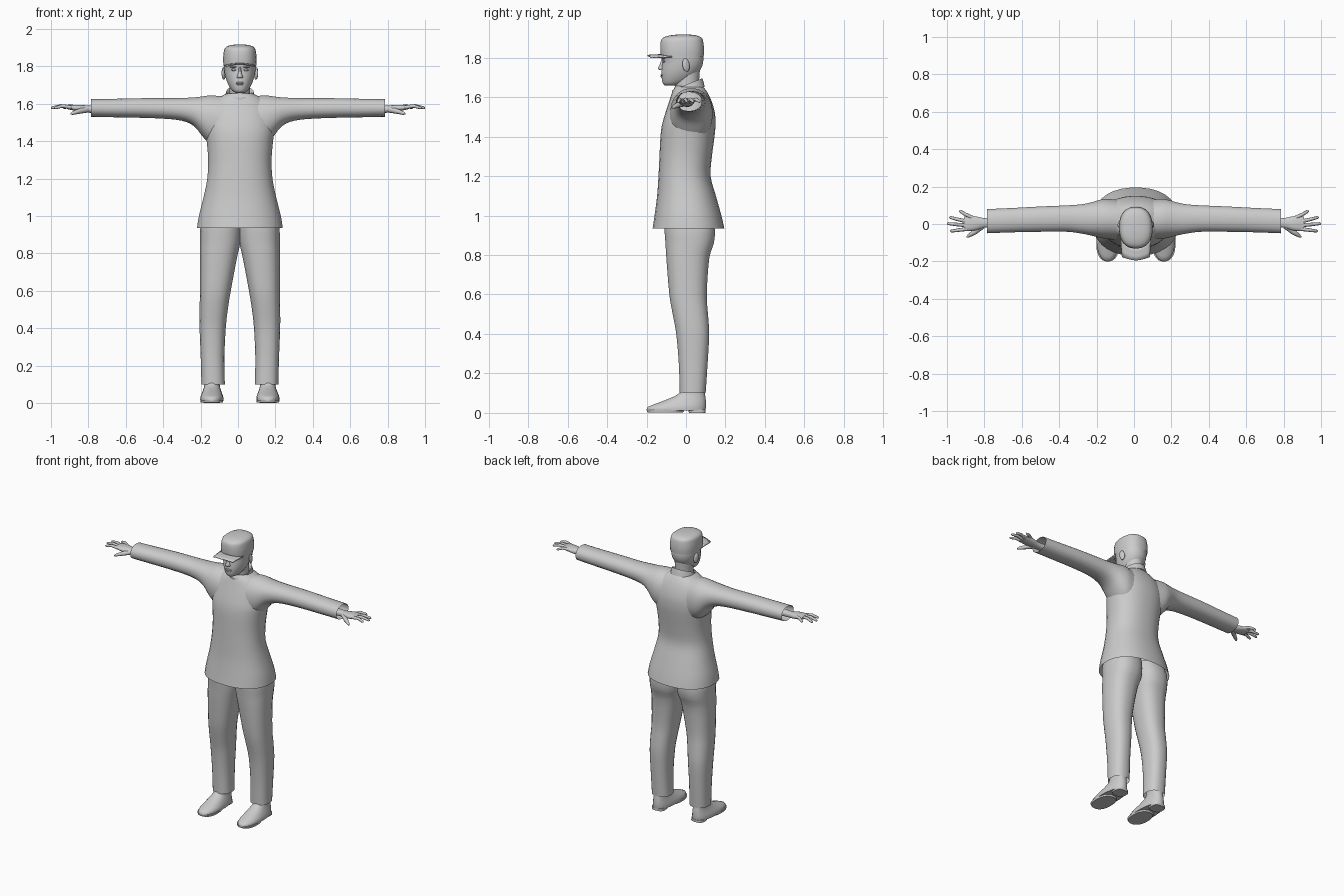
import bpy, math
from mathutils import Vector

GREY = bpy.data.materials.new("light_grey")
GREY.diffuse_color = (0.6, 0.6, 0.6, 1)
CX = 0.01  # body centre line


def finish(name, verts, faces, angle=50):
    me = bpy.data.meshes.new(name)
    me.from_pydata(verts, [], faces)
    me.materials.append(GREY)
    ob = bpy.data.objects.new(name, me)
    bpy.context.collection.objects.link(ob)
    me.shade_smooth()
    me.set_sharp_from_angle(angle=math.radians(angle))
    return ob


def spline(rows, steps):
    """Catmull-Rom interpolation between section rows."""
    out = []
    for i in range(len(rows) - 1):
        p0, p1 = rows[max(i - 1, 0)], rows[i]
        p2, p3 = rows[i + 1], rows[min(i + 2, len(rows) - 1)]
        for s in range(steps):
            t = s / steps
            out.append([0.5 * (2 * b + (c - a) * t + (2 * a - 5 * b + 4 * c - d) * t * t
                               + (3 * b - a - 3 * c + d) * t ** 3)
                        for a, b, c, d in zip(p0, p1, p2, p3)])
    return out + [list(rows[-1])]


def loft(name, rows, axis="z", power=2.0, seg=24, steps=3, caps=(False, False),
         tilt=0.0, mirror=False, flip=1):
    """Rows are (position along axis, a min, a max, b min, b max)."""
    verts, faces = [], []
    rings = spline(rows, steps)
    for t, a0, a1, b0, b1 in rings:
        for k in range(seg):
            an = 2 * math.pi * (k + 0.5) / seg
            c, s = math.cos(an), math.sin(an)
            a = (a0 + a1) / 2 + (a1 - a0) / 2 * math.copysign(abs(c) ** (2 / power), c)
            b = (b0 + b1) / 2 + (b1 - b0) / 2 * math.copysign(abs(s) ** (2 / power), s)
            verts.append((CX + flip * a, b, t + tilt * b) if axis == "z" else (flip * t, a, b))
    for i in range(len(rings) - 1):
        for k in range(seg):
            n = (k + 1) % seg
            f = (i * seg + k, i * seg + n, (i + 1) * seg + n, (i + 1) * seg + k)
            faces.append(f if flip > 0 else f[::-1])
    last = (len(rings) - 1) * seg
    if caps[0]:
        f = list(range(seg))
        faces.append(f[::-1] if flip > 0 else f)
    if caps[1]:
        f = list(range(last, last + seg))
        faces.append(f if flip > 0 else f[::-1])
    return finish(name, verts, faces)


def tube(name, pts, radii, flip, seg=8, flat=1.0):
    """Tapered finger-like limb through points, heading mostly along x."""
    verts, faces = [], []
    for i, p in enumerate(pts):
        d = (Vector(pts[min(i + 1, len(pts) - 1)]) - Vector(pts[max(i - 1, 0)])).normalized()
        side = d.cross(Vector((0, 0, 1))).normalized()
        up = side.cross(d)
        for k in range(seg):
            an = 2 * math.pi * k / seg
            v = Vector(p) + radii[i] * (math.cos(an) * side + flat * math.sin(an) * up)
            verts.append((flip * v.x, v.y, v.z))
    for i in range(len(pts) - 1):
        for k in range(seg):
            n = (k + 1) % seg
            f = (i * seg + k, (i + 1) * seg + k, (i + 1) * seg + n, i * seg + n)
            faces.append(f[::-1] if flip > 0 else f)
    end = list(range((len(pts) - 1) * seg, len(pts) * seg))
    faces.append(end if flip > 0 else end[::-1])
    return finish(name, verts, faces, 70)


def ball(name, loc, size, rot=(0, 0, 0)):
    bpy.ops.mesh.primitive_uv_sphere_add(segments=14, ring_count=8, radius=1, location=loc, rotation=rot)
    ob = bpy.context.object
    ob.name, ob.scale = name, size
    ob.data.materials.append(GREY)
    ob.data.shade_smooth()


# Jacket body, open at the hem
loft("jacket_body", [
    (0.935, -0.23, 0.23, -0.17, 0.195), (1.0, -0.22, 0.22, -0.16, 0.18),
    (1.1, -0.195, 0.195, -0.147, 0.152), (1.2, -0.175, 0.175, -0.14, 0.125),
    (1.3, -0.17, 0.17, -0.135, 0.132), (1.4, -0.178, 0.178, -0.13, 0.145),
    (1.46, -0.185, 0.185, -0.122, 0.15), (1.52, -0.18, 0.18, -0.105, 0.147),
    (1.58, -0.165, 0.165, -0.085, 0.13), (1.625, -0.125, 0.125, -0.07, 0.108),
    (1.655, -0.07, 0.07, -0.055, 0.085)], power=2.3, seg=32)

# Stand-up collar leaning forward
loft("collar", [
    (1.615, -0.085, 0.085, -0.075, 0.095), (1.64, -0.078, 0.078, -0.072, 0.09),
    (1.662, -0.073, 0.073, -0.072, 0.084), (1.655, -0.064, 0.064, -0.062, 0.074),
    (1.62, -0.062, 0.062, -0.06, 0.072)], tilt=0.4, steps=1)

for side, f in (("left", 1), ("right", -1)):
    # Sleeve flaring into the shoulder, open at the cuff
    loft("sleeve_" + side, [
        (0.09, -0.085, 0.13, 1.36, 1.642), (0.15, -0.08, 0.135, 1.385, 1.645),
        (0.19, -0.072, 0.128, 1.425, 1.64), (0.23, -0.062, 0.116, 1.475, 1.635),
        (0.28, -0.052, 0.106, 1.503, 1.632), (0.36, -0.042, 0.1, 1.517, 1.63),
        (0.5, -0.042, 0.094, 1.524, 1.63), (0.65, -0.045, 0.086, 1.527, 1.627),
        (0.785, -0.05, 0.08, 1.53, 1.625)], axis="x", power=2.2, flip=f)

    # Trouser leg with half of the seat
    loft("trouser_leg_" + side, [
        (1.0, -0.01, 0.2, -0.11, 0.13), (0.93, -0.01, 0.213, -0.11, 0.147),
        (0.86, -0.004, 0.214, -0.105, 0.142), (0.78, 0.014, 0.214, -0.1, 0.118),
        (0.6, 0.048, 0.214, -0.085, 0.106), (0.5, 0.064, 0.216, -0.068, 0.112),
        (0.4, 0.075, 0.216, -0.05, 0.118), (0.25, 0.082, 0.21, -0.037, 0.11),
        (0.1, 0.08, 0.206, -0.032, 0.1)][::-1], power=2.4, flip=f)

    # Shoe with sole and heel pads
    loft("shoe_" + side, [
        (0.012, 0.088, 0.212, -0.2, 0.1), (0.03, 0.088, 0.212, -0.195, 0.102),
        (0.05, 0.094, 0.205, -0.145, 0.102), (0.075, 0.103, 0.195, -0.08, 0.1),
        (0.1, 0.108, 0.19, -0.035, 0.096), (0.14, 0.108, 0.19, -0.02, 0.092)],
        power=2.3, steps=2, caps=(True, True), flip=f)
    loft("sole_" + side, [(0.002, 0.09, 0.21, -0.195, -0.015), (0.016, 0.088, 0.212, -0.2, -0.005)],
         steps=1, power=2.4, caps=(True, True), flip=f)
    loft("heel_" + side, [(0.0, 0.105, 0.195, 0.015, 0.1), (0.016, 0.105, 0.195, 0.01, 0.1)],
         steps=1, power=3, caps=(True, True), flip=f)

    # Wrist and palm
    loft("palm_" + side, [
        (0.74, -0.022, 0.034, 1.55, 1.592), (0.8, -0.02, 0.032, 1.552, 1.59),
        (0.84, -0.033, 0.04, 1.556, 1.594), (0.88, -0.038, 0.045, 1.564, 1.594),
        (0.91, -0.035, 0.04, 1.57, 1.592)], axis="x", power=2.4, seg=14, steps=2,
        caps=(False, True), flip=f)
    # Fingers: knuckle y, tip x, tip y
    for nm, y0, tx, ty in (("index", -0.027, 0.982, -0.038), ("middle", -0.007, 1.0, 0.002),
                           ("ring", 0.014, 0.988, 0.035), ("little", 0.034, 0.935, 0.068)):
        x0 = 0.895 if nm != "little" else 0.865
        mid = ((x0 + tx) / 2, (y0 + ty) / 2, 1.588)
        end = (tx - 0.006, ty, 1.578)
        tube(nm + "_finger_" + side, [(x0, y0, 1.581), mid, end, (tx, ty, 1.576)],
             [0.0105, 0.0095, 0.0075, 0.003], f)
    tube("thumb_" + side, [(0.81, -0.01, 1.568), (0.85, -0.042, 1.56), (0.882, -0.062, 1.55), (0.894, -0.07, 1.545)],
         [0.016, 0.014, 0.0095, 0.004], f)

    # Ear, eye and brow
    ball("ear_" + side, (CX + f * 0.087, 0.0, 1.762), (0.01, 0.019, 0.034), (0.15, 0, f * 0.3))
    ball("eye_" + side, (CX + f * 0.032, -0.112, 1.781), (0.015, 0.008, 0.006))
    ball("brow_" + side, (CX + f * 0.034, -0.113, 1.798), (0.022, 0.011, 0.006))

# Neck and head
loft("neck", [(1.6, -0.058, 0.058, -0.05, 0.07), (1.66, -0.055, 0.055, -0.058, 0.066),
              (1.75, -0.058, 0.058, -0.06, 0.072)])
loft("head", [
    (1.658, -0.022, 0.022, -0.105, -0.05), (1.668, -0.04, 0.04, -0.117, -0.01),
    (1.69, -0.056, 0.056, -0.123, 0.03), (1.72, -0.07, 0.07, -0.125, 0.06),
    (1.75, -0.079, 0.079, -0.123, 0.08), (1.78, -0.084, 0.084, -0.12, 0.088),
    (1.81, -0.086, 0.086, -0.124, 0.088), (1.85, -0.08, 0.08, -0.12, 0.082)],
    power=2.15, caps=(True, True))

# Nose and lips
loft("nose", [(1.738, -0.016, 0.016, -0.136, -0.1), (1.746, -0.017, 0.017, -0.142, -0.1),
              (1.765, -0.009, 0.009, -0.133, -0.1), (1.795, -0.008, 0.008, -0.124, -0.1)],
     seg=10, steps=2, caps=(True, True))
for nm, z, w in (("upper", 1.712, 0.024), ("lower", 1.704, 0.02)):
    ball(nm + "_lip", (CX, -0.122, z), (w, 0.008, 0.005))

# Cap crown
loft("cap_crown", [
    (1.803, -0.088, 0.088, -0.128, 0.09), (1.84, -0.09, 0.09, -0.131, 0.092),
    (1.88, -0.086, 0.086, -0.129, 0.088), (1.9, -0.078, 0.078, -0.118, 0.08),
    (1.912, -0.055, 0.055, -0.085, 0.055), (1.917, -0.02, 0.02, -0.04, 0.015)],
    power=2.4, seg=28, caps=(False, True))

# Cap brim: thin plate, bowed down at the sides
N, M = 10, 3
verts, faces = [], []
for j in range(M + 1):
    for i in range(N + 1):
        u, v = 2 * i / N - 1, j / M
        back = -0.125 + 0.055 * u * u
        front = -0.195 + 0.018 * abs(u) ** 1.5
        verts.append((CX + u * (0.082 - 0.007 * v), back + (front - back) * v, 1.818 - 0.011 * u * u - 0.004 * v))
for j in range(M):
    for i in range(N):
        a = j * (N + 1) + i
        faces.append((a, a + N + 1, a + N + 2, a + 1))
brim = finish("cap_brim", verts, faces)
sol = brim.modifiers.new("thickness", "SOLIDIFY")
sol.thickness = 0.006
